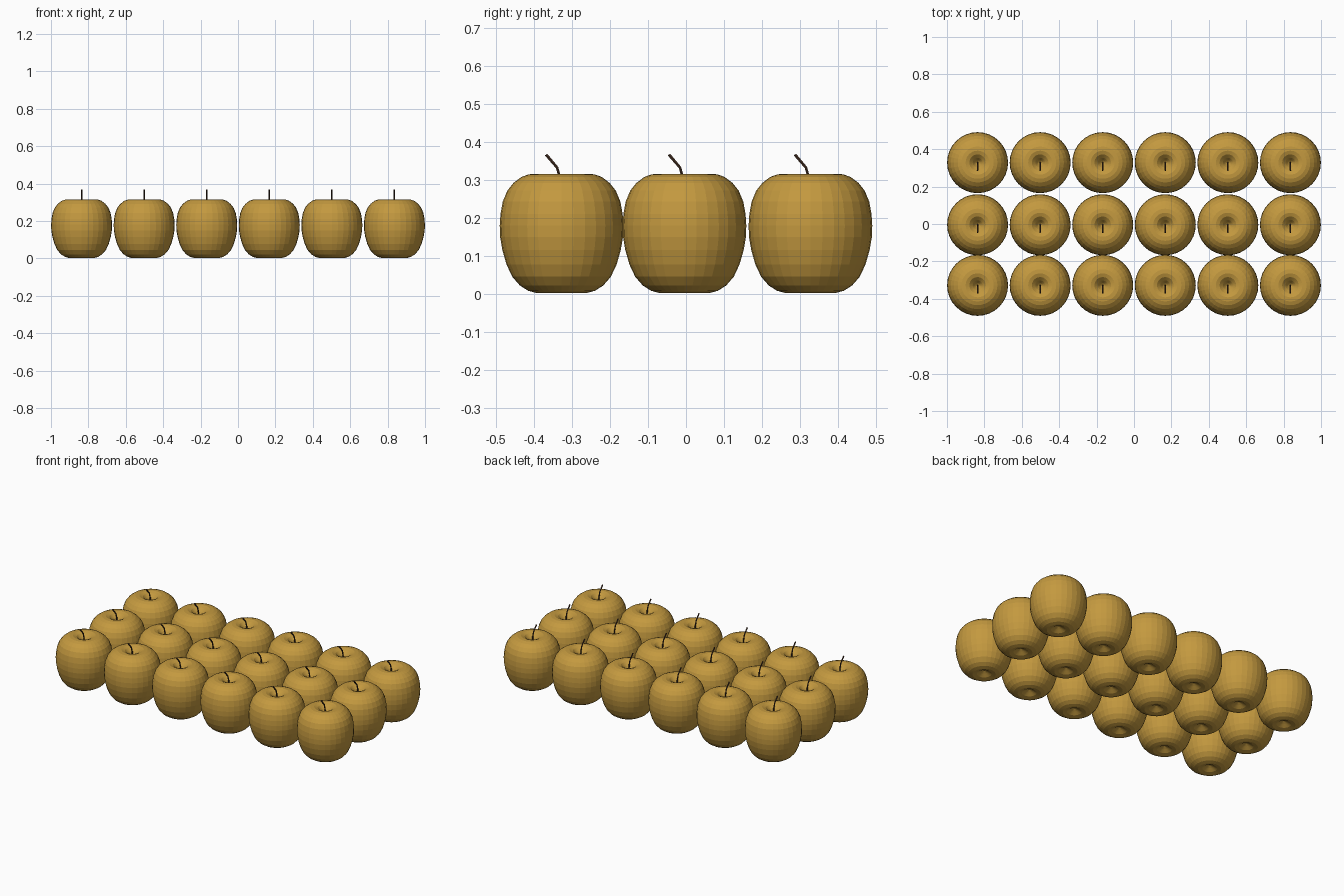
import bpy, bmesh, math
from mathutils import Vector

if "Cube" in bpy.data.objects:
    bpy.data.objects.remove(bpy.data.objects["Cube"])

def material(name, rgb):
    m = bpy.data.materials.new(name)
    m.diffuse_color = (*rgb, 1)
    m.use_nodes = True
    m.node_tree.nodes["Principled BSDF"].inputs["Base Color"].default_value = m.diffuse_color
    return m

skin = material("skin", (0.55, 0.32, 0.05))
bark = material("bark", (0.07, 0.035, 0.02))

# Half profile (radius, height) from bottom dimple to top dimple
PROFILE = [(0, 0.03), (0.02, 0.02), (0.042, 0.007), (0.066, 0.002), (0.088, 0.008),
           (0.11, 0.022), (0.13, 0.045), (0.145, 0.077), (0.156, 0.115),
           (0.162, 0.15), (0.163, 0.18), (0.161, 0.21), (0.155, 0.243),
           (0.143, 0.272), (0.127, 0.292), (0.106, 0.308), (0.086, 0.315), (0.064, 0.316),
           (0.044, 0.309), (0.026, 0.292), (0.012, 0.272), (0, 0.262)]
# Stem path (y, z, radius)
STEM = [(0, 0.255, 0.004), (-0.004, 0.305, 0.004), (-0.012, 0.333, 0.004), (-0.041, 0.367, 0.0045)]

def finish(name, bm, mat):
    bmesh.ops.remove_doubles(bm, verts=bm.verts, dist=1e-5)
    bmesh.ops.recalc_face_normals(bm, faces=bm.faces)
    me = bpy.data.meshes.new(name)
    bm.to_mesh(me)
    bm.free()
    me.materials.append(mat)
    return me

def apple_mesh():
    bm = bmesh.new()
    vs = [bm.verts.new((r, 0, z)) for r, z in PROFILE]
    es = [bm.edges.new(p) for p in zip(vs, vs[1:])]
    bmesh.ops.spin(bm, geom=vs + es, cent=(0, 0, 0), axis=(0, 0, 1),
                   angle=math.tau, steps=32)
    return finish("apple", bm, skin)

def stem_mesh(sides=6):
    bm = bmesh.new()
    pts = [Vector((0, y, z)) for y, z, _ in STEM]
    rings = []
    for i, p in enumerate(pts):
        t = (pts[min(i + 1, len(pts) - 1)] - pts[max(i - 1, 0)]).normalized()
        side, up = Vector((1, 0, 0)), t.cross(Vector((1, 0, 0)))
        angles = [math.tau * k / sides for k in range(sides)]
        rings.append([bm.verts.new(p + STEM[i][2] * (side * math.cos(a) + up * math.sin(a)))
                      for a in angles])
    for a, b in zip(rings, rings[1:]):
        for k in range(sides):
            n = (k + 1) % sides
            bm.faces.new((a[k], a[n], b[n], b[k]))
    bm.faces.new(rings[0])
    bm.faces.new(rings[-1])
    return finish("stem", bm, bark)

# Grid of six by three apples
parts = [apple_mesh(), stem_mesh()]
for row, y in enumerate((-0.328, -0.004, 0.328)):
    for col in range(6):
        x = (col - 2.5) * 0.3345
        for me in parts:
            ob = bpy.data.objects.new(f"{me.name}_{row}_{col}", me)
            ob.location = (x, y, 0)
            bpy.context.collection.objects.link(ob)
